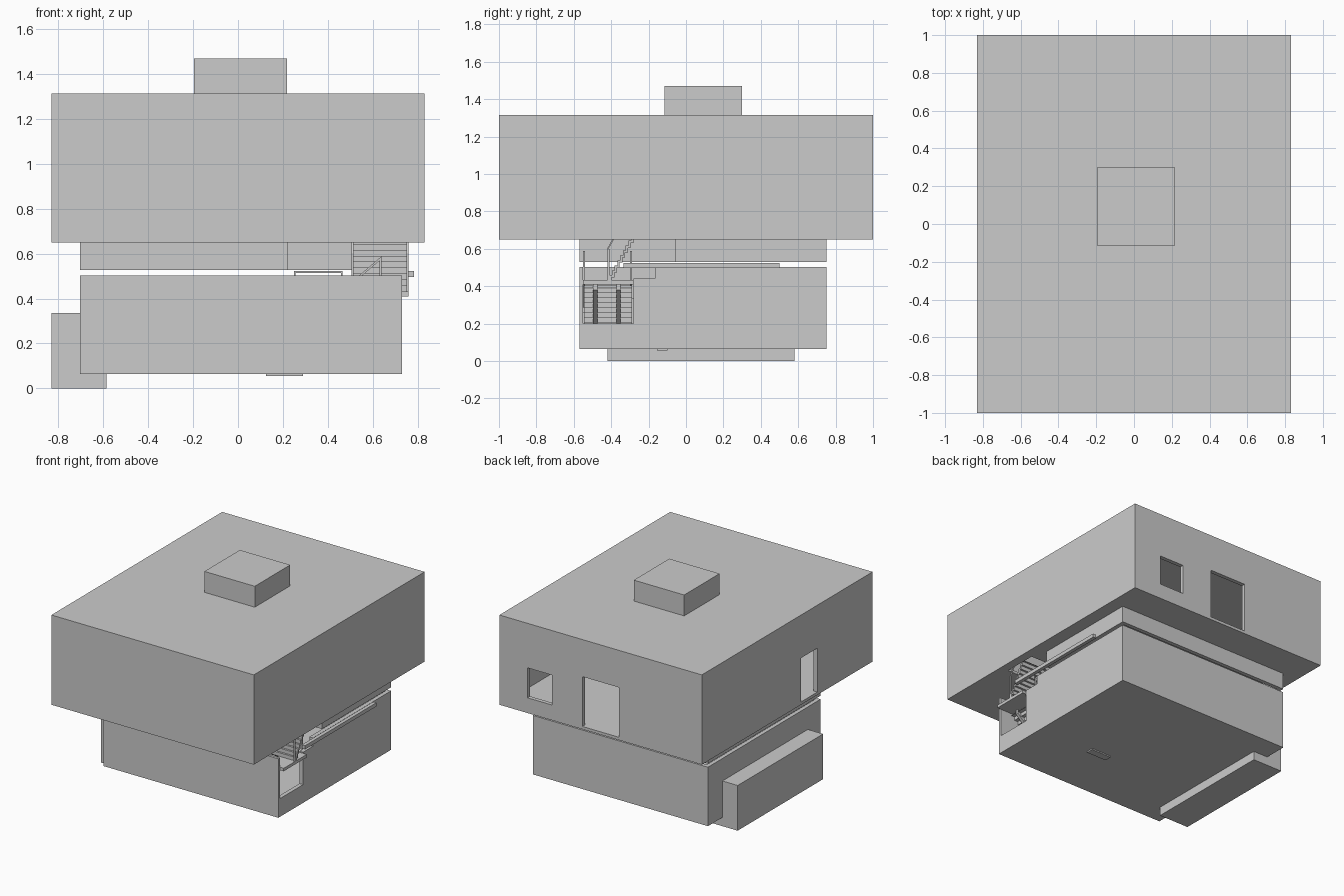
import bpy, bmesh
from mathutils import Vector

if "Cube" in bpy.data.objects:
    bpy.data.objects.remove(bpy.data.objects["Cube"])


def prism(name, pts, plane, a, b):
    """Extrude a closed outline. plane 'xy' extrudes z, 'xz' extrudes y, 'yz' extrudes x."""
    place = {'xy': lambda u, v, w: (u, v, w),
             'xz': lambda u, v, w: (u, w, v),
             'yz': lambda u, v, w: (w, u, v)}[plane]
    bm = bmesh.new()
    face = bm.faces.new([bm.verts.new(place(u, v, a)) for u, v in pts])
    top = bmesh.ops.extrude_face_region(bm, geom=[face])['geom']
    move = Vector(place(0, 0, b - a))
    bmesh.ops.translate(bm, vec=move, verts=[g for g in top if isinstance(g, bmesh.types.BMVert)])
    bmesh.ops.recalc_face_normals(bm, faces=bm.faces)
    mesh = bpy.data.meshes.new(name)
    bm.to_mesh(mesh)
    bm.free()
    ob = bpy.data.objects.new(name, mesh)
    bpy.context.collection.objects.link(ob)
    return ob


def box(name, x0, x1, y0, y1, z0, z1):
    return prism(name, [(x0, y0), (x1, y0), (x1, y1), (x0, y1)], 'xy', z0, z1)


def cut(ob, cutter):
    mod = ob.modifiers.new('cut', 'BOOLEAN')
    mod.operation = 'DIFFERENCE'
    mod.solver = 'EXACT'
    mod.object = cutter
    bpy.context.view_layer.objects.active = ob
    bpy.ops.object.modifier_apply(modifier=mod.name)
    bpy.data.objects.remove(cutter)


def l_shape(inset):
    i = inset
    return [(-.705 + i, -.57 + i), (.22 - i, -.57 + i), (.22 - i, -.06 + i),
            (.73 - i, -.06 + i), (.73 - i, .75 - i), (-.705 + i, .75 - i)]


def steps(start, z0, run, rise, n, thick):
    """Folded-plate stair outline: stepped top, stepped underside."""
    top = []
    for k in range(n):
        top += [(start + k * run, z0 + k * rise), (start + k * run, z0 + (k + 1) * rise)]
    top.append((start + n * run, z0 + n * rise))
    return top + [(u + thick, v - thick) for u, v in reversed(top)]


def bar(u0, v0, u1, v1, h):
    return [(u0, v0), (u1, v1), (u1, v1 + h), (u0, v0 + h)]


# upper storey: hollow shell with window, doors and stair hole
upper = box('upper_storey', -.83, .83, -1, 1, .65, 1.315)
cut(upper, box('cut', -.80, .80, -.97, .97, .67, 1.285))
for dims in [(.40, .60, .9, 1.1, .763, .985),
             (-.15, .15, .9, 1.1, .671, 1.04),
             (-.9, -.75, -.353, -.16, .671, .996),
             (.505, .765, -.43, -.18, .6, .7)]:
    cut(upper, box('cut', *dims))

# roof housing
box('roof_housing', -.195, .218, -.115, .30, 1.315, 1.47)

# recessed wall band under the upper storey
band = prism('recessed_band', l_shape(0), 'xy', .528, .65)
cut(band, prism('cut', l_shape(.03), 'xy', .5, .64))

# lower storey: open-topped shell with side opening and rail notch
lower = box('lower_storey', -.705, .73, -.57, .75, .065, .502)
cut(lower, box('cut', -.675, .70, -.55, .72, .085, .6))
cut(lower, box('cut', .65, .8, -.55, -.28, .20, .6))
cut(lower, box('cut', .65, .8, -.29, -.165, .44, .6))

# block beside the lower storey and small plate underneath
box('side_block', -.83, -.585, -.42, .58, 0, .335)
box('floor_plate', .125, .29, -.155, -.10, .056, .066)

# first flight with two stringers, and landing
prism('lower_flight', steps(.28, .085, .029, .0265, 12, .012), 'xz', -.545, -.29)
for i, y in enumerate((-.485, -.36)):
    prism('stringer_%d' % i, bar(.30, .07, .64, .38, .03), 'xz', y - .011, y + .011)
box('landing', .62, .76, -.55, -.28, .41, .432)

# second flight up through the floor
prism('upper_flight', steps(-.41, .432, .0145, .0265, 9, .012), 'yz', .505, .76)

# stair railings
for i, y in enumerate((-.545, -.295)):
    prism('lower_handrail_%d' % i, bar(.30, .285, .64, .577, .012), 'xz', y - .005, y + .005)
    for x, z in ((.305, .10), (.635, .42)):
        box('lower_post_%d' % i, x - .005, x + .005, y - .005, y + .005, z, z + .16)
for i, x in enumerate((.51, .755)):
    box('upper_post_%d' % i, x - .005, x + .005, -.42, -.41, .43, .60)
    prism('upper_handrail_%d' % i, bar(-.42, .588, -.30, .807, .015), 'yz', x - .005, x + .005)

# long rail outside the right wall, and low rail frame inside
box('side_rail', .758, .785, -.335, .50, .497, .524)
box('inner_rail', .25, .465, .09, .10, .514, .522)
for x in (.25, .458):
    box('inner_post', x, x + .007, .09, .10, .085, .514)
